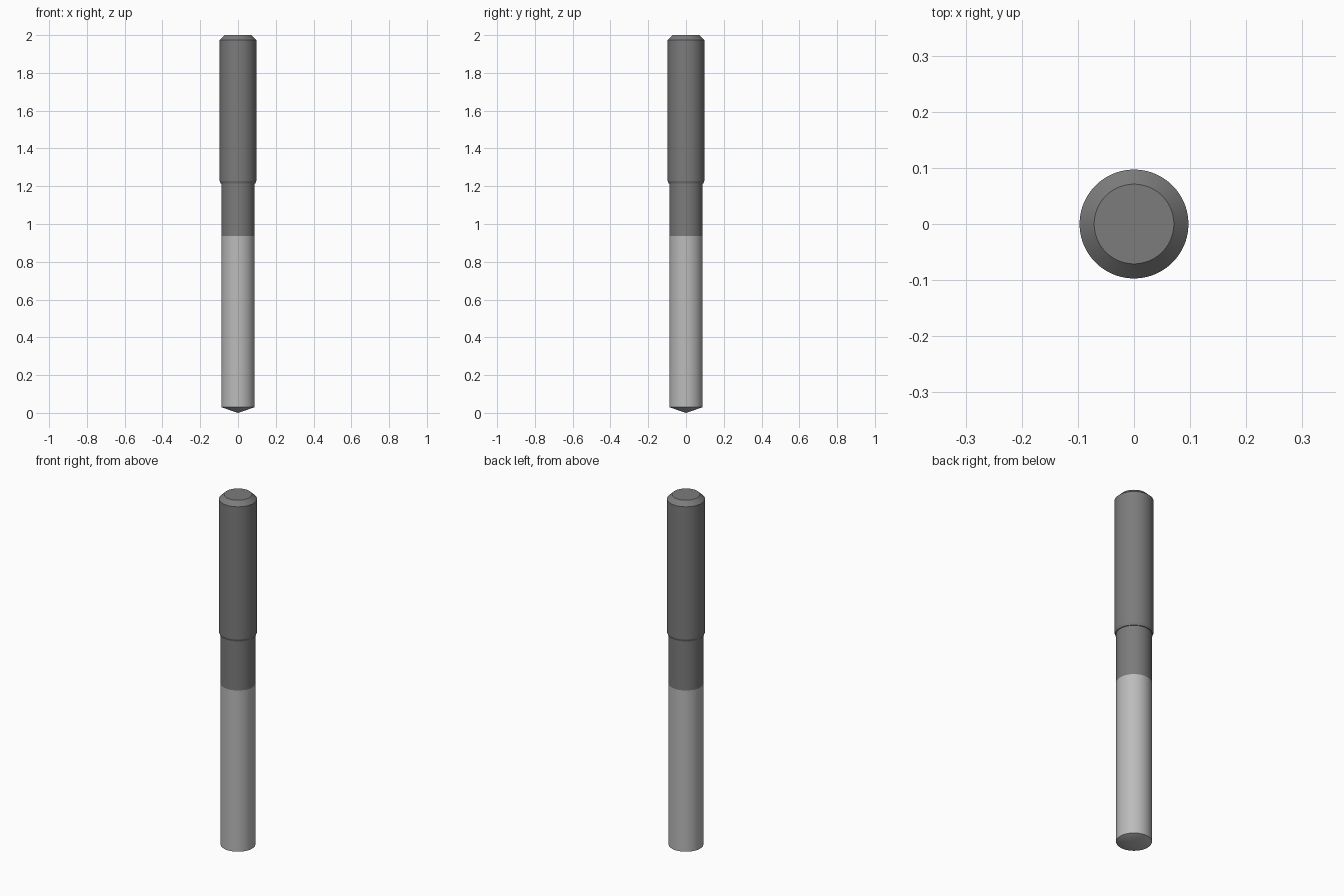
import bpy, bmesh, math

if "Cube" in bpy.data.objects:
    bpy.data.objects.remove(bpy.data.objects["Cube"])

SIDES = 96


def material(name, grey):
    mat = bpy.data.materials.new(name)
    mat.diffuse_color = (grey, grey, grey, 1)
    mat.use_nodes = True
    mat.node_tree.nodes["Principled BSDF"].inputs["Base Color"].default_value = mat.diffuse_color
    return mat


def lathe(name, profile, mat):
    """Turn a (radius, z) profile, running axis to axis, around z."""
    bm = bmesh.new()
    verts = [bm.verts.new((r, 0, z)) for r, z in profile]
    edges = [bm.edges.new(pair) for pair in zip(verts, verts[1:])]
    bmesh.ops.spin(bm, geom=verts + edges, cent=(0, 0, 0), axis=(0, 0, 1),
                   angle=math.tau, steps=SIDES, use_duplicate=False)
    bmesh.ops.remove_doubles(bm, verts=bm.verts, dist=1e-5)
    bmesh.ops.recalc_face_normals(bm, faces=bm.faces)
    mesh = bpy.data.meshes.new(name)
    bm.to_mesh(mesh)
    bm.free()
    mesh.materials.append(mat)
    obj = bpy.data.objects.new(name, mesh)
    bpy.context.collection.objects.link(obj)
    bpy.ops.object.select_all(action='DESELECT')
    obj.select_set(True)
    bpy.context.view_layer.objects.active = obj
    bpy.ops.object.shade_smooth_by_angle(angle=math.radians(15))
    return obj


SPLIT = 0.937   # height where the neck meets the cutting section

# Shank with chamfered top, small tapered shoulder and narrower neck
lathe("shank", [(0, SPLIT), (0.0885, SPLIT), (0.0885, 1.215), (0.0925, 1.215),
                (0.097, 1.228), (0.097, 1.975), (0.071, 2.0), (0, 2.0)],
      material("dark_grey", 0.2))

# Cutting section with shallow conical point
lathe("cutting_section", [(0, 0), (0.0885, 0.03), (0.0885, SPLIT), (0, SPLIT)],
      material("light_grey", 0.5))
